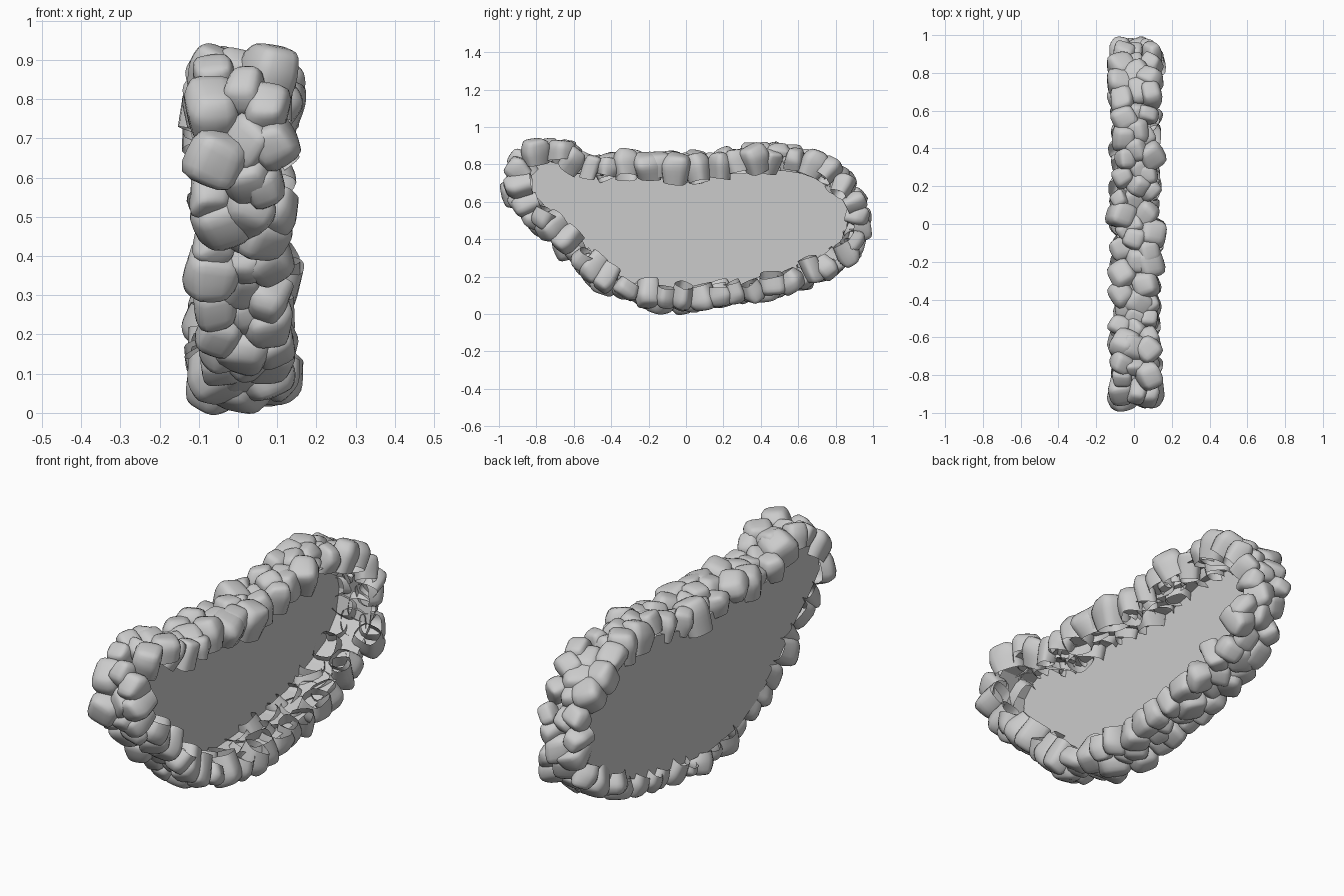
import bpy, bmesh, math, random
from mathutils import Vector, Matrix

if "Cube" in bpy.data.objects:
    bpy.data.objects.remove(bpy.data.objects["Cube"])

random.seed(11)

# Pond outline (y, z)
OUTLINE = [(-.89, .66), (-.88, .76), (-.82, .82), (-.70, .86), (-.60, .80), (-.48, .755),
           (-.28, .78), (-.10, .77), (0, .755), (.15, .765), (.35, .815), (.52, .805), (.68, .785),
           (.78, .73), (.87, .64), (.90, .52), (.875, .40), (.79, .30), (.68, .25),
           (.50, .18), (.32, .14), (.10, .115), (-.05, .105), (-.28, .14), (-.45, .235),
           (-.57, .335), (-.68, .46), (-.82, .58)]
N = len(OUTLINE)
PTS = [Vector((0, y, z)) for y, z in OUTLINE]
LENS = [(PTS[(i + 1) % N] - PTS[i]).length for i in range(N)]
TOTAL = sum(LENS)
FLOOR_X = -.09


def point_at(d):
    d %= TOTAL
    for i in range(N):
        if d <= LENS[i]:
            return PTS[i].lerp(PTS[(i + 1) % N], d / LENS[i])
        d -= LENS[i]
    return PTS[0].copy()


def frame_at(d):
    t = (point_at(d + .06) - point_at(d - .06)).normalized()
    return point_at(d), t, Vector((0, -t.z, t.y))


def finish(bm, name):
    me = bpy.data.meshes.new(name)
    bm.to_mesh(me)
    bm.free()
    ob = bpy.data.objects.new(name, me)
    bpy.context.collection.objects.link(ob)
    return ob


# Flat pond floor, facing +x
bm = bmesh.new()
face = bm.faces.new([bm.verts.new((FLOOR_X, p.y, p.z)) for p in PTS])
face.normal_update()
if face.normal.x < 0:
    face.normal_flip()
finish(bm, "pond_floor")

# Thin wall around the floor
bm = bmesh.new()
a = [bm.verts.new((FLOOR_X, p.y, p.z)) for p in PTS]
b = [bm.verts.new((.09, p.y, p.z)) for p in PTS]
for i in range(N):
    j = (i + 1) % N
    bm.faces.new((a[i], a[j], b[j], b[i]))
finish(bm, "pond_wall")


# One hollow stone: a jittered, tilted box, open on the pond side
def stone(bm, crease, d, x, size, low):
    p, t, n = frame_at(d)
    w = size * random.uniform(.9, 1.15)
    depth = size * random.uniform(.9, 1.1)
    top = random.uniform(.072, .108) * (.45 + .55 * size / .06)
    base = -random.uniform(*low)
    turn = (Matrix.Rotation(random.uniform(-.35, .35), 3, 'X')
            @ Matrix.Rotation(random.uniform(-.35, .35), 3, 'Y')
            @ Matrix.Rotation(random.uniform(-.7, .7), 3, 'Z'))
    pivot = Vector((0, 0, .035))
    vs = []
    for h, taper in ((base, .9), (top * .45, 1.15), (top, .8)):
        for u, v in ((-1, -1), (1, -1), (1, 1), (-1, 1)):
            j = Vector([random.uniform(-.013, .013) for _ in range(3)])
            q = turn @ (Vector((u * w * taper, v * depth * taper, h)) - pivot) + pivot + j
            vs.append(bm.verts.new(p + t * q.x + Vector((x + q.y, 0, 0)) + n * q.z))
    faces = [bm.faces.new(vs[8:])]
    for r in (0, 4):
        for k in range(4):
            m = (k + 1) % 4
            faces.append(bm.faces.new((vs[r + k], vs[r + m], vs[r + 4 + m], vs[r + 4 + k])))
    for f in faces:
        f.smooth = True
        for e in f.edges:
            e[crease] = .3


# Three rows of stones around the rim: name, x, start offset, how far they dip into the pond
ROWS = [("back_stones", -.058, 0, (.0, .045)),
        ("middle_stones", .012, .5, (-.02, .035)),
        ("front_stones", .078, .2, (.02, .065))]
for name, x, off, low in ROWS:
    bm = bmesh.new()
    crease = bm.edges.layers.float.new("crease_edge")
    count = 43
    for i in range(count):
        d = (i + off + random.uniform(-.25, .25)) * TOTAL / count
        stone(bm, crease, d, x + random.uniform(-.018, .018), random.uniform(.044, .067), low)
    bmesh.ops.recalc_face_normals(bm, faces=bm.faces)
    ob = finish(bm, name)
    sub = ob.modifiers.new("rounding", 'SUBSURF')
    sub.levels = sub.render_levels = 2
